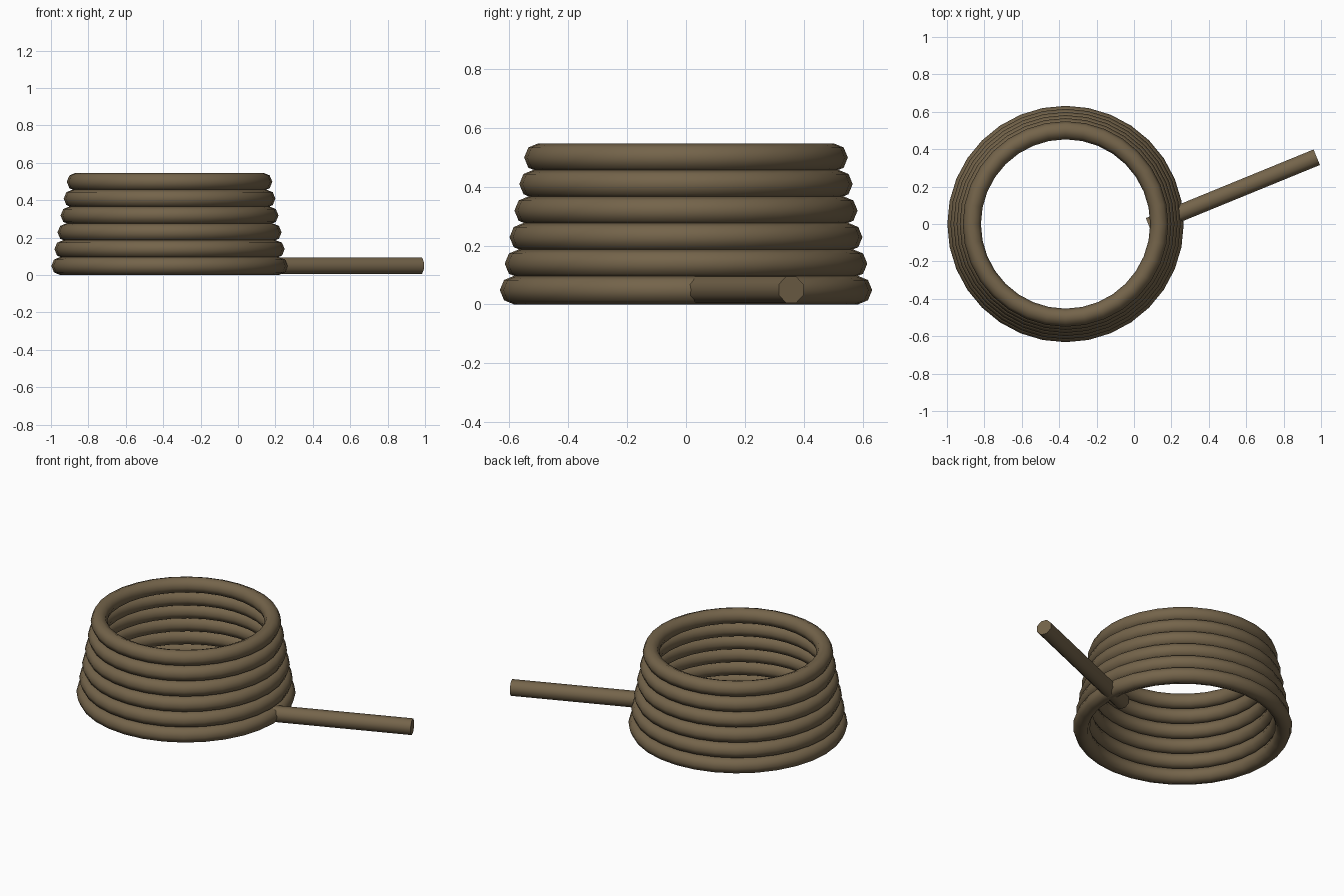
import bpy, math
from mathutils import Vector

if "Cube" in bpy.data.objects:
    bpy.data.objects.remove(bpy.data.objects["Cube"])

rope = bpy.data.materials.new("rope_brown")
rope.diffuse_color = (0.175, 0.127, 0.069, 1)
rope.use_nodes = True
rope.node_tree.nodes["Principled BSDF"].inputs["Base Color"].default_value = rope.diffuse_color

R = 0.0485          # rope thickness (radius)
CX = -0.366         # centre of the coil

def finish(name):
    ob = bpy.context.object
    ob.name = name
    ob.data.materials.append(rope)
    bpy.ops.object.shade_smooth_by_angle(angle=math.radians(60))
    return ob

# Stacked coils, narrowing towards the top
for i in range(6):
    bpy.ops.mesh.primitive_torus_add(
        major_segments=32, minor_segments=8,
        major_radius=0.5835 - 0.0165 * i, minor_radius=R,
        location=(CX, 0, R + 0.09 * i))
    finish(f"rope_coil_{i + 1}")

# Loose straight end, leaving the bottom coil
a, b = Vector((0.08, -0.01, 0.05)), Vector((0.977, 0.357, 0.05))
d = b - a
bpy.ops.mesh.primitive_cylinder_add(
    vertices=8, radius=R, depth=d.length, location=(a + b) / 2)
tail = finish("rope_end")
# Lay it down with a flat side on top
for v in tail.data.vertices:
    x, y, z = v.co
    c, s = math.cos(math.pi / 8), math.sin(math.pi / 8)
    v.co = (z, x * c - y * s, x * s + y * c)
tail.rotation_euler = (0, 0, math.atan2(d.y, d.x))
